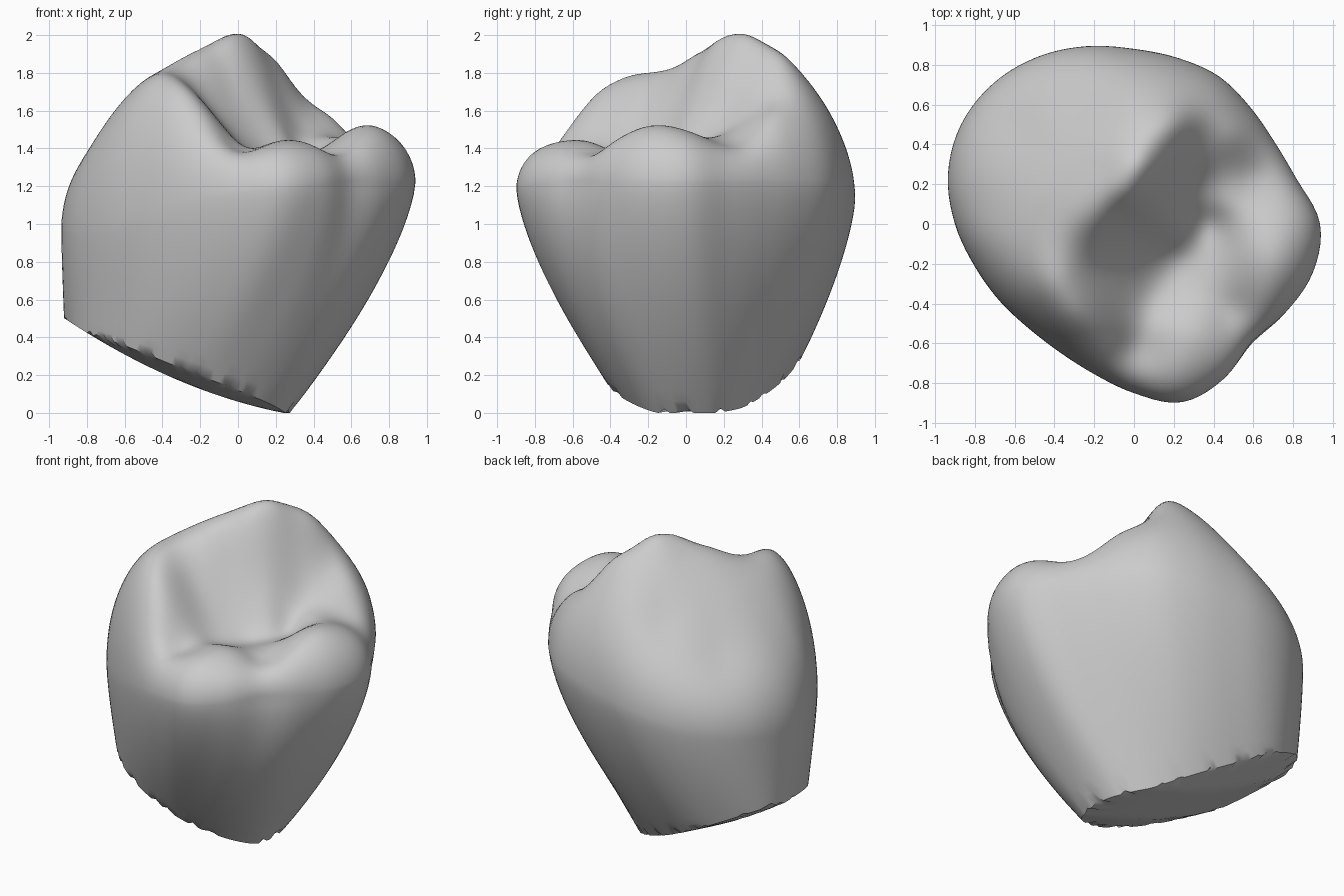
import bpy
import bmesh
import math
import random

SEGMENTS = 120
TOP_RINGS = 44
WALL_RINGS = 20
BASE_RINGS = 8
BASE_CENTRE = (-0.3, 0.1)

# Plan radius of the widest girdle and of the cut neck, at equal angles from +x
GIRDLE = [.935, .85, .818, .828, .856, .863, .88, .925, .97, 1, 1.003, .968,
          .9, .828, .778, .745, .745, .78, .85, .927, .9, .838, .883, .932]
NECK = [.56, .45, .42, .47, .61, .68, .59, .54, .53, .53, .57, .61]

# Landmarks of the chewing surface: cusps, ridges, slopes and grooves
LANDMARKS = [
    (.05, .3, 1.99), (-.15, .27, 1.94), (0, .42, 1.95), (-.03, .15, 1.95),
    (-.18, .02, 1.87), (-.3, .2, 1.86), (-.05, .65, 1.73), (.12, .6, 1.81),
    (-.25, .62, 1.62), (-.2, .45, 1.81), (-.4, .5, 1.61), (-.6, .5, 1.43),
    (-.5, .2, 1.7), (-.8, .1, 1.38), (.2, .5, 1.86), (.35, .65, 1.6),
    (-.4, -.3, 1.78), (-.28, -.13, 1.79), (-.6, -.2, 1.64), (-.3, -.47, 1.69),
    (-.15, -.57, 1.54), (0, -.63, 1.39), (-.05, -.28, 1.5), (-.17, -.22, 1.65),
    (-.04, 0, 1.74), (.1, 0, 1.61), (.17, .3, 1.83), (.33, .45, 1.68),
    (.5, .46, 1.56), (.32, .2, 1.52), (.25, -.01, 1.46), (.36, .01, 1.37),
    (.2, -.17, 1.36), (.08, -.38, 1.38), (.2, -.52, 1.43), (.2, -.72, 1.42),
    (.37, -.52, 1.42), (.35, -.27, 1.37), (.5, -.44, 1.37), (.62, .26, 1.42),
    (.44, .09, 1.44), (.58, -.1, 1.49), (.7, -.18, 1.52), (.7, .04, 1.48),
    (.66, -.36, 1.45),
]


def closed_curve(values, angle):
    """Smooth periodic interpolation through equally spaced values."""
    count = len(values)
    position = (angle / math.tau % 1) * count
    i = int(position)
    t = position - i
    a, b, c, d = (values[(i + k) % count] for k in (-1, 0, 1, 2))
    return b + t * (c - a + t * (2 * a - 5 * b + 4 * c - d
                                 + t * (3 * (b - c) + d - a))) / 2


def girdle_height(angle):
    c = math.cos(angle)
    return 1.16 + .13 * c - .07 * c * c


def shoulder(r):
    """Rounded fall-off from the chewing surface to the girdle."""
    return math.sqrt(max(0, 1 - r ** 4))


def neck_height(x, y):
    """Tilted, convex cut that rises towards the front and back rims."""
    d = max(0, .24 - x)
    return .2 * d + .2 * d * d + .25 * max(0, -y - .15, y - .3)


def kernel(ax, ay, bx, by):
    return math.sqrt((ax - bx) ** 2 + (ay - by) ** 2 + .01)


def solve(rows):
    """Gaussian elimination on an augmented matrix."""
    n = len(rows)
    for i in range(n):
        pivot = max(range(i, n), key=lambda k: abs(rows[k][i]))
        rows[i], rows[pivot] = rows[pivot], rows[i]
        for k in range(n):
            if k != i:
                factor = rows[k][i] / rows[i][i]
                rows[k] = [p - factor * q for p, q in zip(rows[k], rows[i])]
    return [rows[i][n] / rows[i][i] for i in range(n)]


# Fit a smooth height surface through the landmarks
MEAN = 1.55
system = []
for x, y, z in LANDMARKS:
    angle = math.atan2(y, x)
    low = girdle_height(angle)
    r = math.hypot(x, y) / closed_curve(GIRDLE, angle)
    lifted = low + (z - low) / shoulder(r)
    system.append([kernel(x, y, p[0], p[1]) for p in LANDMARKS] + [lifted - MEAN])
weights = solve(system)


def crown_height(x, y):
    return MEAN + sum(w * kernel(x, y, p[0], p[1])
                      for w, p in zip(weights, LANDMARKS))


def top_point(angle, r):
    radius = r * closed_curve(GIRDLE, angle)
    x, y = radius * math.cos(angle), radius * math.sin(angle)
    low = girdle_height(angle)
    return x, y, low + (crown_height(x, y) - low) * shoulder(r)


def neck_point(angle, r):
    radius = r * closed_curve(NECK, angle)
    x = BASE_CENTRE[0] + radius * math.cos(angle)
    y = BASE_CENTRE[1] + radius * math.sin(angle)
    return x, y, neck_height(x, y)


def wall_point(angle, t, chip):
    """Bulging wall from the girdle (t=1) down to the neck (t=0)."""
    gx, gy, gz = top_point(angle, 1)
    nx, ny, nz = neck_point(angle, 1)
    nz += chip
    s = 1 - (1 - t) ** 1.45
    # The groove between the two low cusps fades out down the wall
    off_groove = (math.degrees(angle) - 317) / 18
    fill = .26 * math.exp(-off_groove ** 2) * t * (1 - t)
    return (nx + (gx - nx) * s + fill * math.cos(angle),
            ny + (gy - ny) * s + fill * math.sin(angle), nz + (gz - nz) * t)


# Rings run from the crown centre over the girdle, down the wall, under the neck
random.seed(4)
angles = [math.tau * i / SEGMENTS for i in range(SEGMENTS)]
chips = [random.choice((0, 0, 0, 0, .01, .02)) for _ in angles]
bm = bmesh.new()
rings = []


def add_ring(points):
    rings.append([bm.verts.new(p) for p in points])


for k in range(1, TOP_RINGS + 1):
    r = math.sin(math.pi / 2 * k / TOP_RINGS)
    add_ring(top_point(a, r) for a in angles)
for k in range(1, WALL_RINGS + 1):
    t = 1 - k / WALL_RINGS
    add_ring(wall_point(a, t, c if t == 0 else 0) for a, c in zip(angles, chips))
for k in range(1, BASE_RINGS):
    add_ring(neck_point(a, 1 - k / BASE_RINGS) for a in angles)

for upper, lower in zip(rings, rings[1:]):
    for i in range(SEGMENTS):
        j = (i + 1) % SEGMENTS
        bm.faces.new((upper[i], lower[i], lower[j], upper[j]))

# Close the crown and the neck with fans
crown_centre = bm.verts.new(top_point(0, 0))
neck_centre = bm.verts.new(neck_point(0, 0))
for i in range(SEGMENTS):
    j = (i + 1) % SEGMENTS
    bm.faces.new((crown_centre, rings[0][i], rings[0][j]))
    bm.faces.new((neck_centre, rings[-1][j], rings[-1][i]))
bmesh.ops.recalc_face_normals(bm, faces=bm.faces)

default_cube = bpy.data.objects.get("Cube")
if default_cube:
    bpy.data.objects.remove(default_cube, do_unlink=True)

mesh = bpy.data.meshes.new("tooth_crown")
bm.to_mesh(mesh)
bm.free()
tooth = bpy.data.objects.new("tooth_crown", mesh)
bpy.context.collection.objects.link(tooth)

# Plain grey enamel
enamel = bpy.data.materials.new("grey_enamel")
enamel.use_nodes = True
grey = (.6, .6, .6, 1)
enamel.diffuse_color = grey
enamel.node_tree.nodes["Principled BSDF"].inputs["Base Color"].default_value = grey
mesh.materials.append(enamel)

bpy.context.view_layer.objects.active = tooth
tooth.select_set(True)
bpy.ops.object.shade_smooth_by_angle(angle=math.radians(40))
